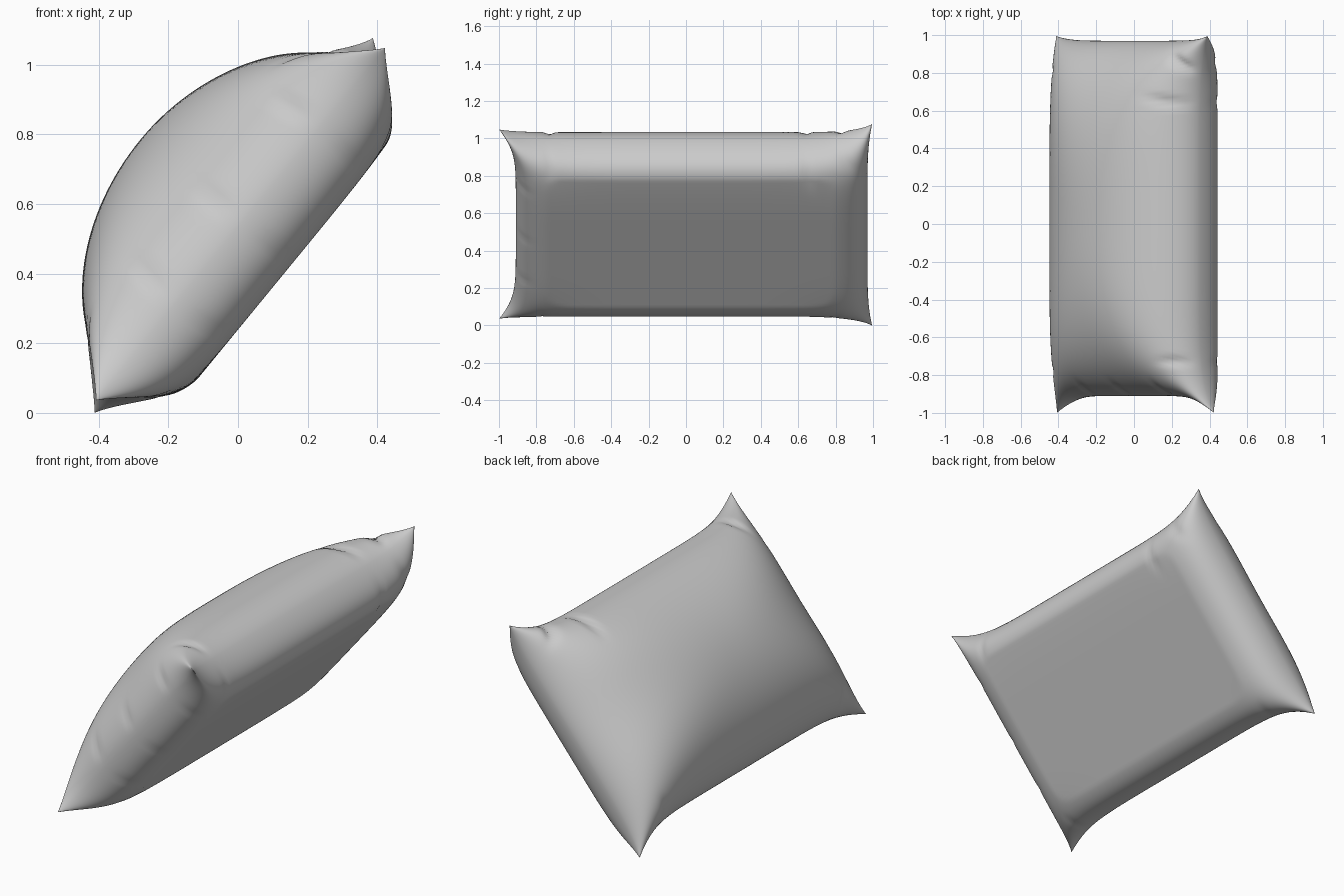
import bpy, bmesh, math
from mathutils import Vector

if "Cube" in bpy.data.objects:
    bpy.data.objects.remove(bpy.data.objects["Cube"])

N_U, N_Y = 72, 96
CENTRE = Vector((0.01, 0, 0.55))
U = Vector((0.634, 0, 0.773))      # direction across the leaning cushion
N = Vector((-0.773, 0, 0.634))     # direction out of its domed face

# Fabric creases: s, t, direction (ds, dt), length, width, depth
CREASES = [
    (0.86, 0.66, 1, -0.15, 0.16, 0.022, 0.022),
    (0.90, 0.86, 1, -0.45, 0.14, 0.025, 0.025),
    (0.90, -0.76, 1, 0.20, 0.12, 0.022, 0.020),
    (-0.92, 0.80, 1, 0.30, 0.10, 0.022, 0.012),
    (-0.92, -0.80, 1, -0.30, 0.10, 0.022, 0.012),
    (0.55, -0.97, 0.3, 1, 0.05, 0.035, 0.015),
    (0.0, -0.97, -0.3, 1, 0.05, 0.035, 0.015),
    (-0.45, -0.97, -0.3, 1, 0.05, 0.035, 0.015),
]


def crease(s, t):
    total = 0
    for cs, ct, ds, dt, length, width, depth in CREASES:
        k = math.hypot(ds, dt)
        along = ((s - cs) * ds + (t - ct) * dt) / k
        across = ((s - cs) * dt - (t - ct) * ds) / k
        total += depth * math.exp(-(along / length) ** 2 - (across / width) ** 2)
    return total


def bulge(s, t, ps, pt, power):
    return (max(0, 1 - abs(s) ** ps) * max(0, 1 - abs(t) ** pt)) ** power


def point(s, t, side):
    # Seam outline, drawn out into pointed corners
    mid_u, tip_u = (0.555, 0.65) if s > 0 else (0.578, 0.69 if t > 0 else 0.66)
    u = s * (mid_u + (tip_u - mid_u) * abs(t) ** 7)
    mid_y, tip_y = (0.97, 0.995) if t > 0 else (0.91, 1.0)
    y = t * (mid_y + (tip_y - mid_y) * abs(s) ** 6)
    n = (0.045 if s > 0 else -0.02) * s ** 6 * max(t, 0) ** 8
    n += 0.02 * max(s, 0) ** 4 * (1 - t ** 4)
    # Domed upper face, flattened lower face
    if side > 0:
        h = 0.376 * bulge(s, t, 2, 3 + 5 * s * s, 0.56)
    else:
        h = 0.187 * min(1, 1.05 * bulge(s, t, 11 if s > 0 else 8, 12, 0.5))
        h *= 1 - 0.45 * abs(s) ** 5 * abs(t) ** 5     # slimmer corners
    fade = min(1, h / 0.08)
    n += side * (h - crease(s, t) * fade * (1 if side > 0 else 0.4))
    return CENTRE + U * u + N * n + Vector((0, y, 0))


def spaced(i, count):
    return -math.cos(math.pi * i / count)


# Pillow: upper and lower panels sharing one seam
bm = bmesh.new()
panels = {}
for side in (1, -1):
    for i in range(N_U + 1):
        for j in range(N_Y + 1):
            seam = i in (0, N_U) or j in (0, N_Y)
            if side < 0 and seam:
                panels[side, i, j] = panels[1, i, j]
            else:
                panels[side, i, j] = bm.verts.new(
                    point(spaced(i, N_U), spaced(j, N_Y), side))
    for i in range(N_U):
        for j in range(N_Y):
            quad = [panels[side, a, b] for a, b in
                    ((i, j), (i + 1, j), (i + 1, j + 1), (i, j + 1))]
            bm.faces.new(quad)
bmesh.ops.recalc_face_normals(bm, faces=bm.faces)

# Rest the lowest corner on the floor
low = min(v.co.z for v in bm.verts)
bmesh.ops.translate(bm, verts=bm.verts, vec=(0, 0, -low))

mesh = bpy.data.meshes.new("pillow")
bm.to_mesh(mesh)
bm.free()
pillow = bpy.data.objects.new("pillow", mesh)
bpy.context.collection.objects.link(pillow)
bpy.context.view_layer.objects.active = pillow
pillow.select_set(True)
bpy.ops.object.shade_smooth_by_angle(angle=math.radians(50))
